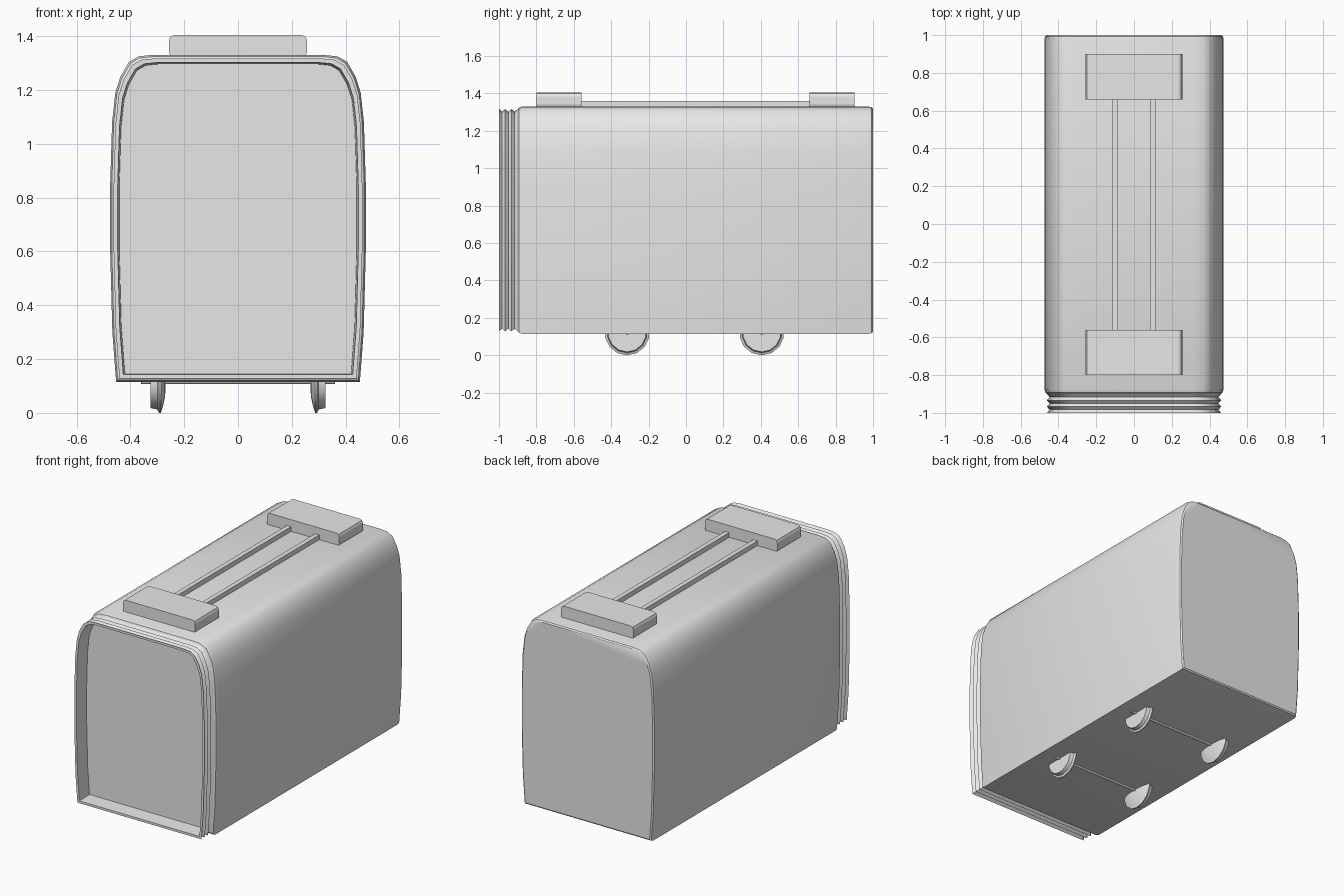
import bpy, bmesh, math
from mathutils import Matrix

cube = bpy.data.objects.get("Cube")
if cube:
    bpy.data.objects.remove(cube, do_unlink=True)

grey = bpy.data.materials.new("plain grey")
grey.use_nodes = True
grey.diffuse_color = (0.8, 0.8, 0.8, 1)
grey.node_tree.nodes["Principled BSDF"].inputs["Base Color"].default_value = grey.diffuse_color


def finish(name, bm, smooth=None):
    bmesh.ops.recalc_face_normals(bm, faces=bm.faces)
    mesh = bpy.data.meshes.new(name)
    bm.to_mesh(mesh)
    bm.free()
    obj = bpy.data.objects.new(name, mesh)
    bpy.context.collection.objects.link(obj)
    mesh.materials.append(grey)
    if smooth:
        bpy.ops.object.select_all(action='DESELECT')
        obj.select_set(True)
        bpy.context.view_layer.objects.active = obj
        bpy.ops.object.shade_smooth_by_angle(angle=math.radians(smooth))
    return obj


# Right half of the bulging coach section, bottom to top
HALF = [(0.453, 0.115), (0.467, 0.3), (0.475, 0.6), (0.475, 0.85), (0.468, 1.08),
        (0.456, 1.19), (0.437, 1.25), (0.405, 1.305), (0.37, 1.325), (0.32, 1.33)]
MID = 0.72


def section(inset):
    """Closed section, shrunk towards its middle by an even margin."""
    sx, sz = 1 - inset / 0.475, 1 - inset / 0.61
    right = [(x * sx, MID + (z - MID) * sz) for x, z in HALF]
    return right + [(-x, z) for x, z in reversed(right)]


def loft(name, stations, cap_first, cap_last, smooth):
    """Skin the coach section along y; stations are (y, inset)."""
    bm = bmesh.new()
    rings = [[bm.verts.new((x, y, z)) for x, z in section(inset)] for y, inset in stations]
    n = len(rings[0])
    for a, b in zip(rings, rings[1:]):
        for i in range(n):
            j = (i + 1) % n
            bm.faces.new((a[i], a[j], b[j], b[i]))
    if cap_first:
        bm.faces.new(rings[0])
    if cap_last:
        bm.faces.new(rings[-1])
    return finish(name, bm, smooth)


# Coach body with softened ends
loft("coach_body", [(-0.9, 0.016), (-0.893, 0.006), (-0.875, 0), (0.975, 0),
                    (0.993, 0.004), (1.0, 0.012)], True, True, 35)

# Folded gangway: pleated outside, open mouth, recessed end panel
pleats = [(-0.9 - 0.1 * i / 6, 0.028 if i % 2 else 0.013) for i in range(7)]
loft("gangway_bellows", pleats + [(-1.0, 0.028), (-0.905, 0.034)], False, True, 25)


def box(name, size, loc, chamfer=0):
    bm = bmesh.new()
    bmesh.ops.create_cube(bm, size=1)
    bmesh.ops.scale(bm, vec=size, verts=bm.verts)
    bmesh.ops.translate(bm, vec=loc, verts=bm.verts)
    if chamfer:
        edges = [e for e in bm.edges
                 if abs(e.verts[0].co.y - e.verts[1].co.y) > 0.1]
        bmesh.ops.bevel(bm, geom=edges, offset=chamfer, segments=2, profile=0.5,
                        affect='EDGES')
    return finish(name, bm)


# Roof units joined by two pipes
for label, y in (("front", -0.68), ("rear", 0.78)):
    box(label + "_roof_unit", (0.512, 0.24, 0.085), (0, y, 1.3625), 0.02)
for label, x in (("left", 0.1), ("right", -0.1)):
    box(label + "_roof_pipe", (0.03, 1.24, 0.04), (x, 0.05, 1.34))

# Wheel outline from inner hub over the flange to the outer face: (x, radius)
WHEEL = [(0.268, 0), (0.271, 0.06), (0.28, 0.1), (0.287, 0.12), (0.294, 0.12),
         (0.3, 0.107), (0.325, 0.102), (0.325, 0)]


def wheel(name, side, y):
    bm = bmesh.new()
    verts = [bm.verts.new((side * x, y, 0.12 - r)) for x, r in WHEEL]
    edges = [bm.edges.new(pair) for pair in zip(verts, verts[1:])]
    bmesh.ops.spin(bm, geom=verts + edges, cent=(0, y, 0.12), axis=(1, 0, 0),
                   angle=math.tau, steps=14, use_duplicate=False)
    bmesh.ops.remove_doubles(bm, verts=bm.verts, dist=0.0005)
    return finish(name, bm, 40)


# Two wheelsets
for label, y in (("front", -0.315), ("rear", 0.405)):
    for side_name, side in (("left", 1), ("right", -1)):
        wheel(f"{label}_{side_name}_wheel", side, y)
    bm = bmesh.new()
    bmesh.ops.create_cone(bm, cap_ends=True, segments=8, radius1=0.011, radius2=0.011,
                          depth=0.72, matrix=Matrix.Translation((0, y, 0.118))
                          @ Matrix.Rotation(math.pi / 2, 4, 'Y'))
    finish(label + "_axle", bm, 50)
